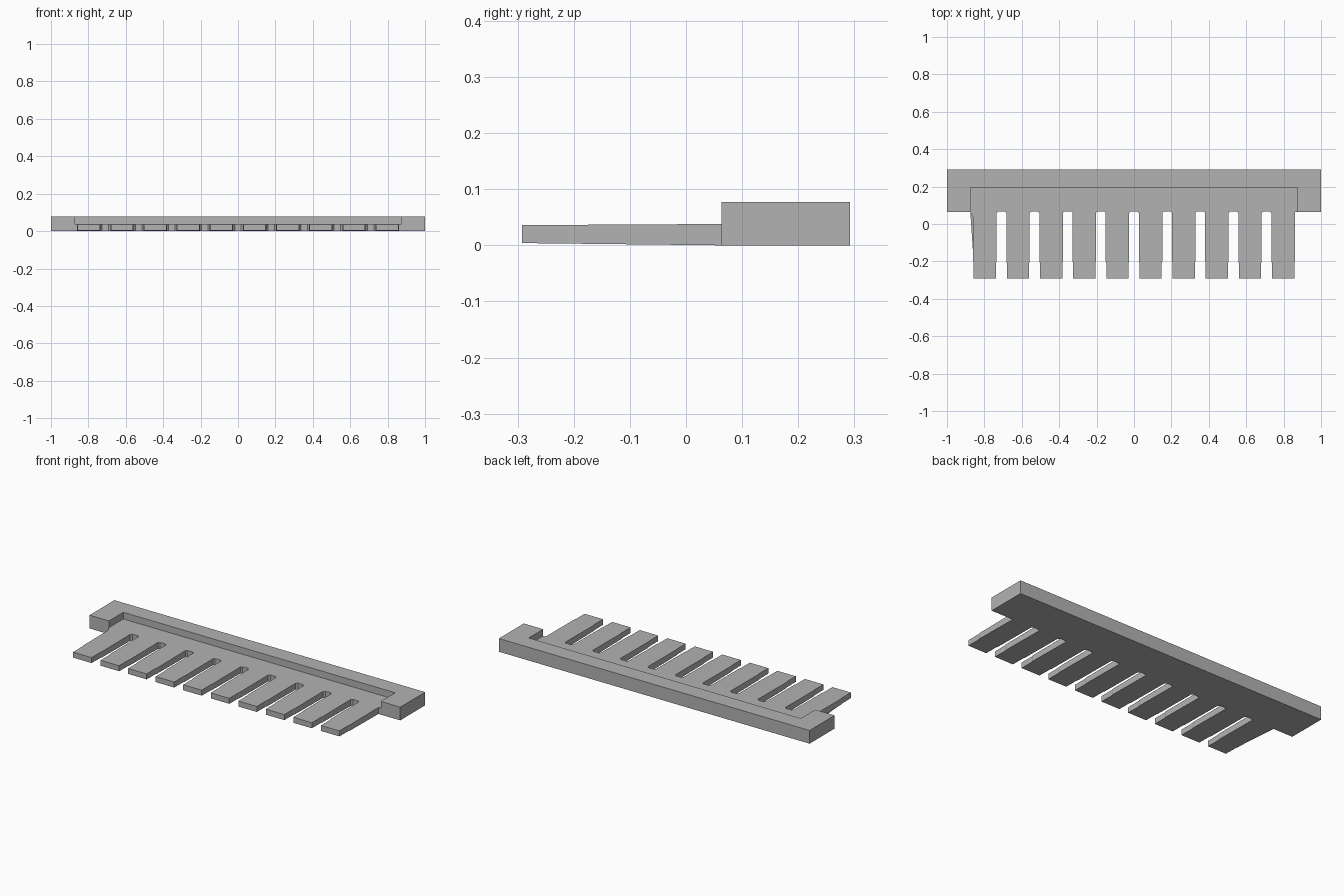
import bpy
import bmesh

if "Cube" in bpy.data.objects:
    bpy.data.objects.remove(bpy.data.objects["Cube"], do_unlink=True)

grey = bpy.data.materials.new("mid_grey")
grey.use_nodes = True
grey.diffuse_color = (0.45, 0.45, 0.45, 1)
grey.node_tree.nodes["Principled BSDF"].inputs["Base Color"].default_value = grey.diffuse_color

HALF, BACK, FRONT, TIP = 1.0, 0.292, 0.063, -0.292
INNER, LEDGE = 0.875, 0.195          # recess in the rail
RAIL_Z, COMB_Z = 0.077, 0.038
TEETH, PITCH = 10, 0.1772
ROOT_W, TIP_W = 0.0625, 0.0595       # half widths of a tooth
SLOT, CUT = 0.068, 0.009             # slot end and its clipped corners


def extrude_profile(name, points, height, shape=None):
    """Extrude a flat outline upward; shape may adjust the mesh."""
    bm = bmesh.new()
    face = bm.faces.new([bm.verts.new((x, y, 0)) for x, y in points])
    top = bmesh.ops.extrude_face_region(bm, geom=[face])["geom"]
    bmesh.ops.translate(bm, vec=(0, 0, height),
                        verts=[v for v in top if isinstance(v, bmesh.types.BMVert)])
    if shape:
        shape(bm)
    bmesh.ops.recalc_face_normals(bm, faces=bm.faces)
    mesh = bpy.data.meshes.new(name)
    bm.to_mesh(mesh)
    bm.free()
    mesh.materials.append(grey)
    obj = bpy.data.objects.new(name, mesh)
    bpy.context.collection.objects.link(obj)
    return obj


def thin_teeth(bm):
    """Slope the teeth gently toward their tips."""
    geom = bm.verts[:] + bm.edges[:] + bm.faces[:]
    bmesh.ops.bisect_plane(bm, geom=geom, plane_co=(0, FRONT, 0), plane_no=(0, 1, 0))
    for v in bm.verts:
        t = max(0, (FRONT - v.co.y) / (FRONT - TIP))
        v.co.z += -0.002 * t if v.co.z > COMB_Z / 2 else 0.004 * t


# Rail with a recess open to the front
extrude_profile("rail", [
    (-HALF, BACK), (-HALF, FRONT), (-INNER, FRONT), (-INNER, LEDGE),
    (INNER, LEDGE), (INNER, FRONT), (HALF, FRONT), (HALF, BACK)], RAIL_Z)

# Comb plate with its row of teeth
outline = [(INNER, LEDGE), (-INNER, LEDGE), (-INNER, FRONT)]
for i in range(TEETH):
    x = (i - (TEETH - 1) / 2) * PITCH
    left, right = x - ROOT_W, x + ROOT_W
    if i == 0:
        outline.append((left, FRONT))
    else:
        outline += [(left - CUT, SLOT), (left, SLOT - CUT)]
    outline += [(left, -0.2), (x - TIP_W, -0.21), (x - TIP_W, TIP),
                (x + TIP_W, TIP), (x + TIP_W, -0.21), (right, -0.2)]
    if i == TEETH - 1:
        outline.append((right, FRONT))
    else:
        outline += [(right, SLOT - CUT), (right + CUT, SLOT)]
outline.append((INNER, FRONT))
extrude_profile("comb", outline, COMB_Z, thin_teeth)
